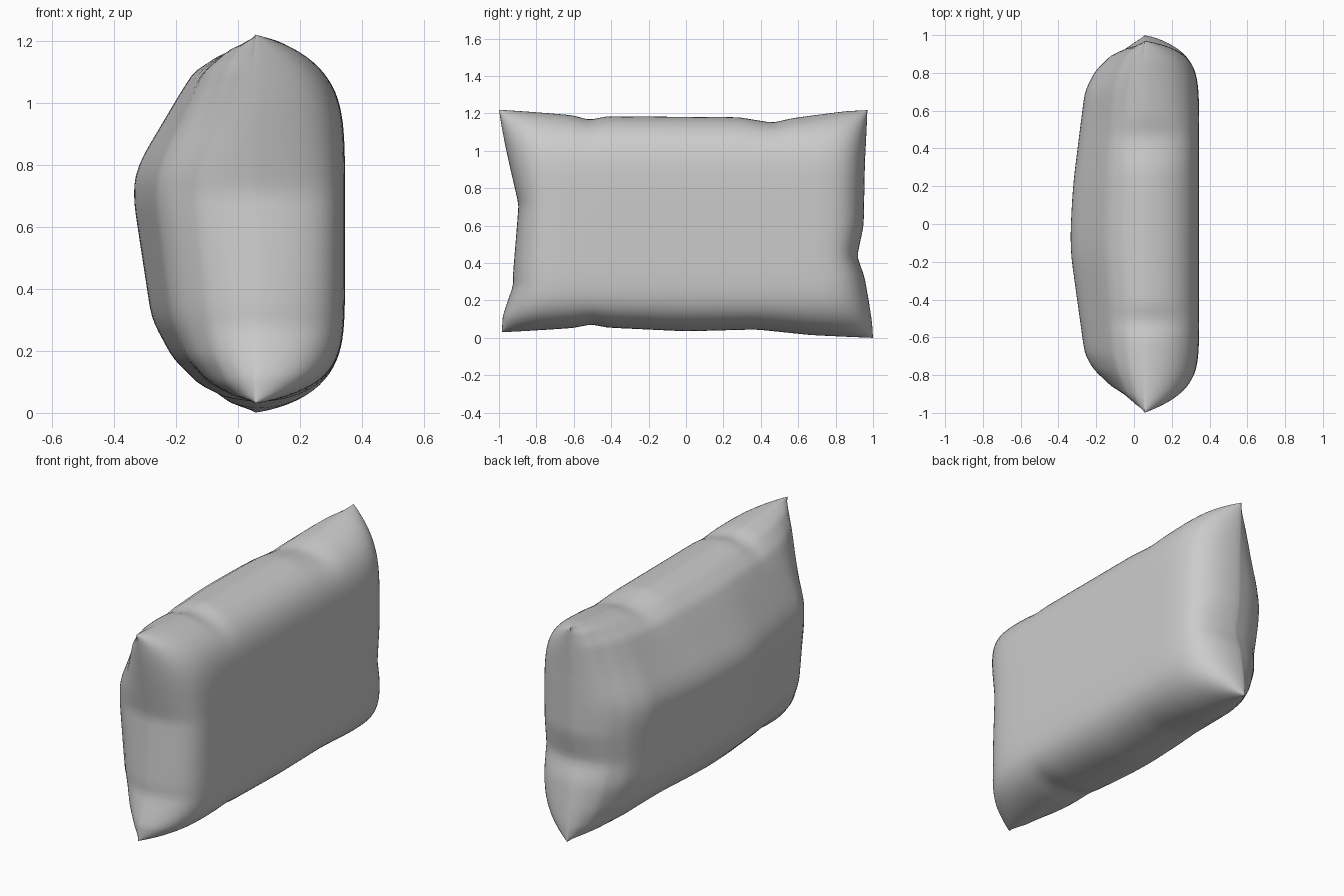
import bpy, bmesh, math

if "Cube" in bpy.data.objects:
    bpy.data.objects.remove(bpy.data.objects["Cube"])

# Wavy seam outline: (position along edge, seam coordinate)
TOP = [(-1, 1.22), (-.65, 1.19), (-.56, 1.165), (-.46, 1.185), (.3, 1.18), (.49, 1.15), (.6, 1.175), (.9, 1.213), (1, 1.218)]
BOTTOM = [(-1, .03), (-.65, .053), (-.55, .073), (-.46, .055), (0, .035), (.4, .045), (.7, .015), (1, 0)]
FRONT = [(0, -.985), (.08, -.98), (.25, -.925), (.32, -.925), (.72, -.895), (1.0, -.955), (1.22, -1)]
BACK = [(0, 1), (.06, .995), (.3, .955), (.42, .915), (.6, .95), (.97, .957), (1.22, .97)]
# Fullness of the left side along the length and the height
LEFT_U = [(-1, 0), (-.98, .24), (-.94, .46), (-.84, .69), (-.75, .8), (-.13, 1), (.21, .96), (.74, .8), (.85, .67), (.94, .45), (.98, .22), (1, 0)]
LEFT_V = [(-1, 0), (-.98, .24), (-.91, .46), (-.77, .67), (-.55, .84), (.195, 1), (.34, .95), (.73, .62), (.86, .5), (.96, .27), (1, 0)]


def lerp(table, t):
    for (a, p), (b, q) in zip(table, table[1:]):
        if t <= b:
            return p + (q - p) * max(0, (t - a) / (b - a))
    return table[-1][1]


def soft_lerp(table, t):
    # Averaged lookup rounds the kinks, fading out at the seam
    r = .12 * (1 - abs(t))
    return sum(lerp(table, t + r * k) for k in (-1, -.5, 0, .5, 1)) / 5


def bulge(t, p, q):
    return max(0, 1 - abs(t) ** p) ** q


def point(u, v, side):
    # Seam waviness fades away from the edges
    ends = FRONT if u < 0 else BACK
    rims = BOTTOM if v < 0 else TOP
    ye, ze = lerp(ends, .61 + .61 * v), lerp(rims, u)
    ys = -.92 if u < 0 else .945
    zs = .05 if v < 0 else 1.175
    y = abs(u) * ys + abs(u) ** 7 * (ye - ys)
    z = .61 + abs(v) * (zs - .61) + abs(v) ** 7 * (ze - zs)
    # Flat fuller right side, softer domed left side
    if side > 0:
        x = .055 + .29 * bulge(u, 12, .5) * bulge(v, 7 if v < 0 else 5.5, .5)
    else:
        x = .055 - .402 * soft_lerp(LEFT_U, u) * soft_lerp(LEFT_V, v)
    return x, y, z


# Two padded faces joined at the seam
NU, NV = 72, 56
us = [math.sin(math.pi / 2 * (2 * i / NU - 1)) for i in range(NU + 1)]
vs = [math.sin(math.pi / 2 * (2 * j / NV - 1)) for j in range(NV + 1)]
bm = bmesh.new()
for side in (1, -1):
    g = [[bm.verts.new(point(u, v, side)) for v in vs] for u in us]
    for i in range(NU):
        for j in range(NV):
            f = [g[i][j], g[i + 1][j], g[i + 1][j + 1], g[i][j + 1]]
            bm.faces.new(f if side > 0 else f[::-1])
bmesh.ops.remove_doubles(bm, verts=bm.verts, dist=.0004)
bmesh.ops.recalc_face_normals(bm, faces=bm.faces)
for f in bm.faces:
    f.smooth = True
mesh = bpy.data.meshes.new("pillow")
bm.to_mesh(mesh)
bm.free()
pillow = bpy.data.objects.new("pillow", mesh)
bpy.context.collection.objects.link(pillow)

# Soften the stuffing slightly
soft = pillow.modifiers.new("soften", 'SMOOTH')
soft.factor = .4
soft.iterations = 3
